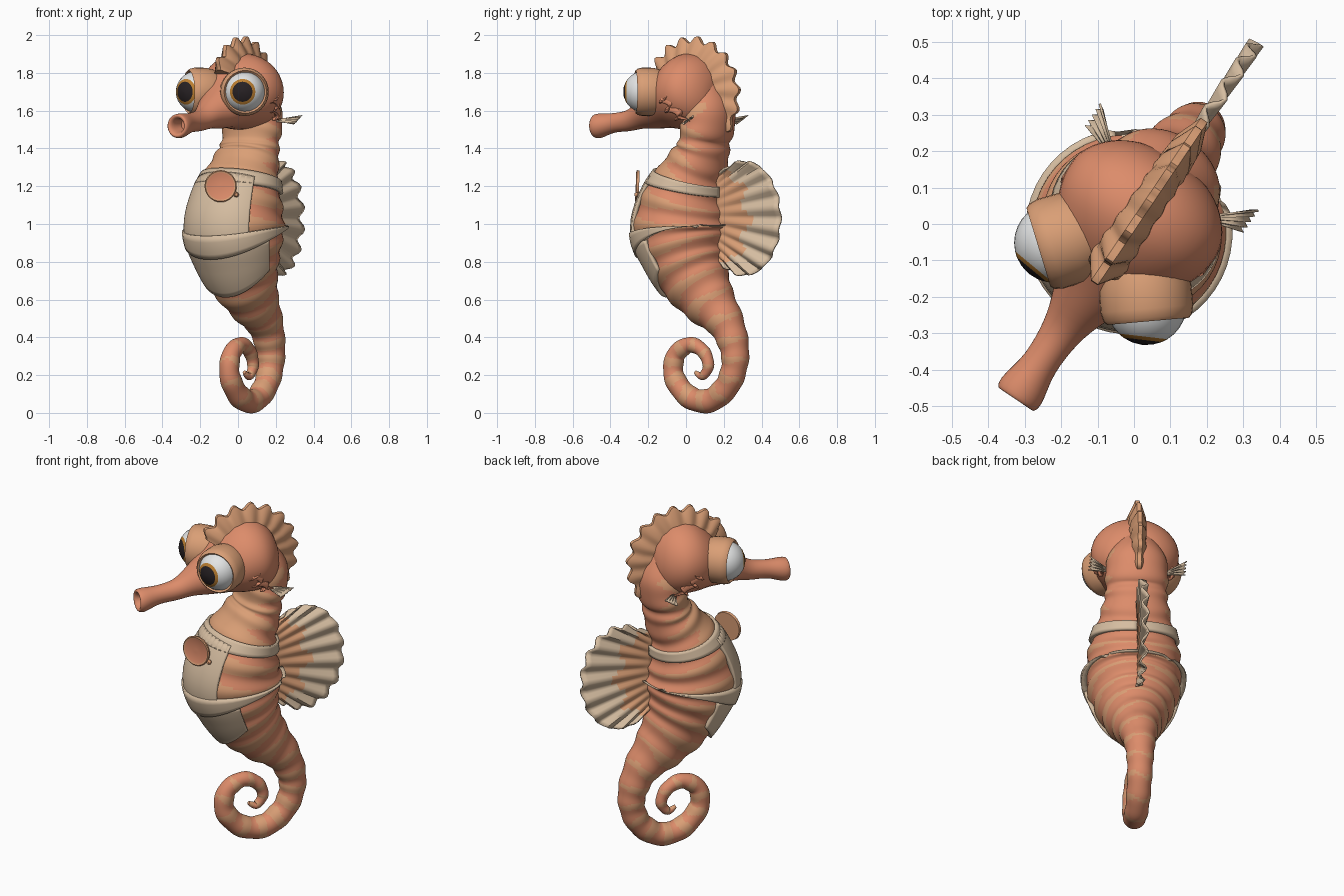
import bpy, bmesh, math
from math import sin, cos, pi, radians
from mathutils import Matrix, Vector

if "Cube" in bpy.data.objects:
    bpy.data.objects.remove(bpy.data.objects["Cube"])

TURN = Matrix.Rotation(radians(-34), 4, 'Z')  # the whole figure is turned to its right


def material(name, r, g, b):
    m = bpy.data.materials.new(name)
    m.use_nodes = True
    m.diffuse_color = (r, g, b, 1)
    m.node_tree.nodes["Principled BSDF"].inputs["Base Color"].default_value = (r, g, b, 1)
    return m


CORAL = material("coral skin", .72, .262, .145)
PEACH = material("peach skin", .70, .345, .18)
CREAM = material("cream shell", .67, .51, .355)
WHITE = material("eye white", .77, .78, .78)
AMBER = material("amber iris", .50, .21, .03)
BLACK = material("pupil black", .02, .015, .017)


def spline(pts, t):
    """Smooth interpolation through a list of tuples, t counted in points."""
    i = max(0, min(int(t), len(pts) - 2))
    f = t - i
    p = [pts[max(0, min(i + k, len(pts) - 1))] for k in (-1, 0, 1, 2)]
    return [b + .5 * f * (c - a + f * (2 * a - 5 * b + 4 * c - d + f * (3 * (b - c) + d - a)))
            for a, b, c, d in zip(*p)]


def loft(name, rows, mats, rule=None, closed=True, solid=0, angle=40):
    """Skin rows of points; rule(i, j) gives the material index of a face."""
    n = len(rows[0])
    bm = bmesh.new()
    grid = [[bm.verts.new(TURN @ Vector(p)) for p in row] for row in rows]
    for i in range(len(rows) - 1):
        for j in range(n if closed else n - 1):
            k = (j + 1) % n
            f = bm.faces.new((grid[i][j], grid[i][k], grid[i + 1][k], grid[i + 1][j]))
            f.material_index = rule(i, j) if rule else 0
    if closed:
        for end in (0, -1):
            f = bm.faces.new(grid[end])
            f.material_index = rule(0 if end == 0 else len(rows) - 2, 0) if rule else 0
    bmesh.ops.recalc_face_normals(bm, faces=bm.faces)
    me = bpy.data.meshes.new(name)
    bm.to_mesh(me)
    bm.free()
    for m in mats:
        me.materials.append(m)
    for p in me.polygons:
        p.use_smooth = True
    me.set_sharp_from_angle(angle=radians(angle))
    ob = bpy.data.objects.new(name, me)
    bpy.context.collection.objects.link(ob)
    if solid:
        mod = ob.modifiers.new("thickness", 'SOLIDIFY')
        mod.thickness = solid
        mod.offset = 0


def lathe(name, centre, axis, profile, mats, rule=None, n=32):
    """Turn (distance, radius) pairs about an axis."""
    q = Vector(axis).to_track_quat('Z', 'Y')
    rows = [[Vector(centre) + q @ Vector((r * cos(2 * pi * j / n), r * sin(2 * pi * j / n), d))
             for j in range(n)] for d, r in profile]
    loft(name, rows, mats, rule)


# Body centre line from neck to tail tip: back, height, half width, half depth
BODY = [(.08, 1.81, .08, .08), (.14, 1.58, .165, .135), (.12, 1.45, .165, .12),
        (.10, 1.37, .175, .135), (.045, 1.26, .205, .17), (-.005, 1.12, .245, .225),
        (-.025, .97, .26, .258), (.005, .83, .23, .22), (.06, .71, .185, .185),
        (.15, .59, .135, .145), (.25, .48, .10, .10), (.305, .36, .08, .08),
        (.31, .25, .07, .07), (.26, .14, .066, .066), (.15, .065, .063, .063),
        (.02, .085, .06, .06), (-.075, .19, .055, .055), (-.065, .305, .05, .05),
        (.025, .36, .042, .042), (.11, .325, .036, .036), (.143, .25, .03, .03),
        (.105, .195, .022, .022), (.06, .215, .01, .01)]


def skin(t, phi, ridge=.03, out=0):
    """Point on the body; phi = 0 is the belly side."""
    v, z, a, b = spline(BODY, t)
    v0, z0 = spline(BODY, max(0, t - .05))[:2]
    v1, z1 = spline(BODY, min(len(BODY) - 1, t + .05))[:2]
    d = Vector((v1 - v0, z1 - z0)).normalized()
    k = 1 + ridge * cos(2 * pi * 1.2 * t)
    s, c = (a * k + out) * sin(phi), (b * k + out) * cos(phi)
    return s, v + d.y * c, z - d.x * c


SEG, AROUND = 14, 48


def stripes(i, j):
    t, phi = i / SEG, 2 * pi * (j + .5) / AROUND
    wave = cos(2 * pi * 1.2 * t + .6 * sin(3 * phi) * cos(t))
    bias = 1.9 * cos(phi) + .1 if t < 4 else .75 * cos(phi) - .2
    return int(wave + bias > 0)


loft("body_and_tail",
     [[skin(i / SEG, 2 * pi * j / AROUND) for j in range(AROUND)]
      for i in range((len(BODY) - 1) * SEG + 1)], [CORAL, PEACH], stripes)


# Belly shell, straps and belt follow the body
def plate(name, top, bottom, reach, out, thick, steps):
    cols = [reach * (j / 24 - 1) for j in range(49)]
    rows = []
    for i in range(steps + 1):
        f = i / steps
        rows.append([skin(top(p) * (1 - f) + bottom(p) * f, p, 0, out) for p in cols])
    loft(name, rows, [CREAM], closed=False, solid=thick)


plate("chest_shell", lambda p: 4.45, lambda p: 6.3, radians(49), .006, .022, 10)
plate("belly_shell", lambda p: 6.3, lambda p: 7.95 - .55 * (p / 1.3) ** 2, radians(75), .006, .022, 10)
plate("shoulder_strap", lambda p: 4.14 + .17 * cos(p), lambda p: 4.56 + .2 * cos(p), pi, .005, .024, 4)
plate("belt", lambda p: 5.92 + .16 * cos(p), lambda p: 6.16 + .46 * cos(p), pi, .009, .032, 4)

# Head and snout: back, height, half width, half height
HEAD = [(-.50, 1.525, .025, .025), (-.565, 1.52, .038, .038), (-.58, 1.52, .057, .057),
        (-.55, 1.52, .065, .065), (-.46, 1.535, .050, .052), (-.36, 1.55, .057, .058),
        (-.27, 1.59, .085, .085), (-.18, 1.63, .135, .125), (-.09, 1.68, .195, .172),
        (-.005, 1.70, .232, .20), (.08, 1.70, .232, .198), (.15, 1.69, .185, .165),
        (.195, 1.68, .11, .10), (.21, 1.67, .02, .02)]
rows = []
for i in range((len(HEAD) - 1) * 4 + 1):
    v, z, a, c = spline(HEAD, i / 4)
    rows.append([(a * sin(2 * pi * j / 40), v, z + c * cos(2 * pi * j / 40)) for j in range(40)])
loft("head_and_snout", rows, [CORAL], angle=60)

# Scalloped crest over the head and down the nape
rows = []
TEETH, FINE = 10, 8
for i in range(TEETH * FINE + 1):
    f = i / (TEETH * FINE)
    ang = radians(152 - 200 * f)
    tooth = .5 - .5 * cos(2 * pi * i / FINE)
    nape = .055 * f ** 3
    r = .246 + nape + .012 * sin(pi * f) + (.042 - .014 * f) * tooth
    w = .058 - .022 * f + .006 * tooth
    rows.append([(u, .035 + q * cos(ang), 1.70 + q * sin(ang))
                 for u, q in ((-w, .14), (-w * .85, .21 + nape), (-.011, r),
                              (.011, r), (w * .85, .21 + nape), (w, .14))])
loft("crest", rows, [PEACH])

# Pleated fan on the back
RAYS, COLS, PLEAT = 66, 12, 6
rows = []
for i in range(RAYS + 1):
    f = i / RAYS
    ang = radians(-122 + 244 * f)
    fold = cos(2 * pi * i / PLEAT)
    size = 1 + .018 * fold
    inner = Vector((.19, .82 + .44 * f))
    outer = Vector((.375 + .228 * size * cos(ang), 1.03 + .302 * size * sin(ang)))
    row = []
    for j in range(COLS + 1):
        p = inner.lerp(outer, j / COLS)
        row.append((.018 * fold * j / COLS, p.x, p.y))
    rows.append(row)
loft("back_fin", rows, [PEACH, CREAM],
     lambda i, j: int(j > 5.4 + .9 * sin(i * .45)), closed=False, solid=.01, angle=60)

# Paired parts
for s, side, gaze in ((1, "left", (.46, -.888, 0)), (-1, "right", (-.1, -.995, 0))):
    centre, axis = (s * .153, -.165, 1.70), (s * .63, -.777, 0)
    # Eyeball with iris and pupil bands, and its lid barrel
    angles = [1, 15, 29, 38] + list(range(50, 180, 12)) + [179]
    lathe(side + "_eye", centre, gaze,
          [(.11 * cos(radians(a)), .11 * sin(radians(a))) for a in angles],
          [WHITE, AMBER, BLACK], lambda i, j: 2 if i < 2 else 1 if i < 3 else 0)
    lathe(side + "_eye_socket", centre, axis,
          [(-.16, .08), (-.11, .112), (-.05, .127), (.01, .128), (.035, .122), (.045, .113), (.03, .098)],
          [PEACH])
    # Frilly gill squiggle
    rows = []
    for i in range(49):
        f = i / 48
        c = (s * (.232 - .055 * f), .01 + .11 * f * f + .026 * sin(20 * f), 1.69 - .15 * f + .01 * cos(20 * f))
        r = .017 * (1.1 - abs(2 * f - 1) ** 3)
        rows.append([(c[0] + s * r * cos(k * pi / 4), c[1] + r * sin(k * pi / 4) * .7,
                      c[2] + r * sin(k * pi / 4)) for k in range(8)])
    loft(side + "_gill_frill", rows, [CORAL])
    # Small ear fin, spread mostly flat
    rows = []
    for i in range(9):
        f = i / 4 - 1
        tip = .09 + .008 * cos(pi * i)
        rows.append([(s * (.165 + q * tip), .13 + q * .055 + f * (.01 + .026 * q),
                      1.55 + f * (.006 + .016 * q) + .004 * cos(pi * i) * q) for q in (0, .5, 1)])
    loft(side + "_ear_fin", rows, [CREAM], closed=False, solid=.006)

# Round badge on the chest, with a small stud on its rim
spot, face = Vector((.067, -.264, 1.20)), Vector((.56, -.83, .04)).normalized()
lathe("badge", spot, face, [(-.008, .03), (-.008, .082), (.006, .085), (.010, .080), (.006, .072), (.006, .01)],
      [CORAL, PEACH], lambda i, j: 0 if i == 4 else 1)
lathe("badge_stud", spot + Vector((.07, .045, -.045)), face,
      [(-.015, .008), (0, .014), (.014, .008)], [PEACH], n=12)
